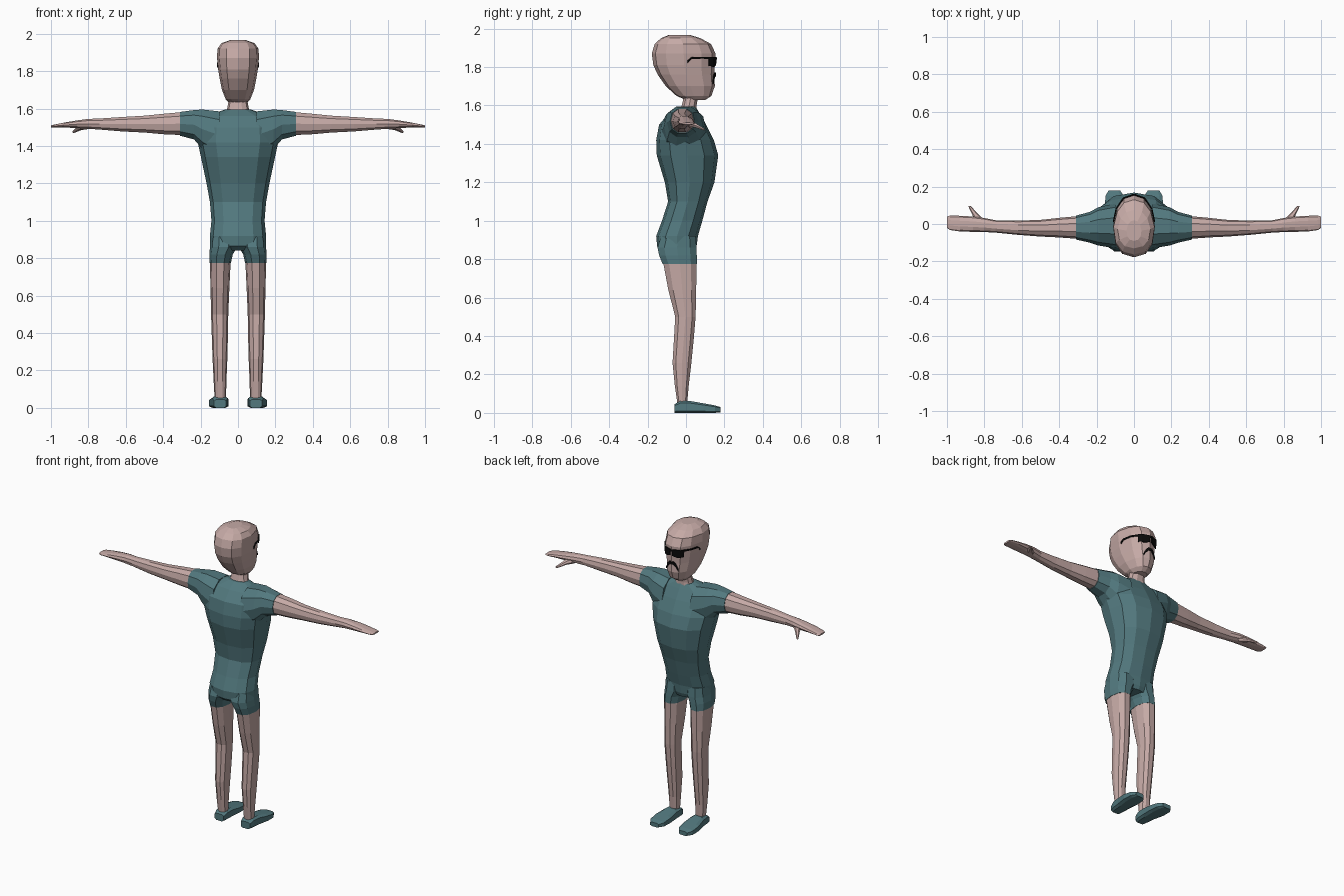
import bpy, bmesh, math
from mathutils import Vector


def material(name, rgb):
    m = bpy.data.materials.new(name)
    m.diffuse_color = (*rgb, 1)
    return m


SKIN = material("skin", (0.56, 0.40, 0.38))
TEAL = material("teal cloth", (0.085, 0.19, 0.21))
BLACK = material("black", (0.003, 0.003, 0.003))


def finish(name, bm, mat, mirror=False):
    bmesh.ops.recalc_face_normals(bm, faces=bm.faces)
    me = bpy.data.meshes.new(name)
    bm.to_mesh(me)
    bm.free()
    me.materials.append(mat)
    ob = bpy.data.objects.new(name, me)
    bpy.context.collection.objects.link(ob)
    if mirror:
        ob.modifiers.new("mirror", 'MIRROR').use_mirror_merge = False
    return ob


def loft(name, mat, axis, rows, n=12, p=2.3, turn=0.0, front=1.0, mirror=False):
    """Skin rings (t, a0, a1, b0, b1) along an axis; front scales width at the b1 side."""
    unit = []
    for i in range(n):
        a = 2 * math.pi * (i + turn) / n
        c, s = math.cos(a), math.sin(a)
        unit.append((math.copysign(abs(c) ** (2 / p), c), math.copysign(abs(s) ** (2 / p), s)))
    mu, mv = max(u for u, v in unit), max(v for u, v in unit)
    bm = bmesh.new()
    rings = []
    for t, a0, a1, b0, b1 in rows:
        ring = []
        for u, v in unit:
            u, v = u / mu, v / mv
            u *= 1 + (front - 1) * max(v, 0)
            a, b = (a0 + a1) / 2 + u * (a1 - a0) / 2, (b0 + b1) / 2 + v * (b1 - b0) / 2
            ring.append(bm.verts.new({'x': (t, a, b), 'y': (a, t, b), 'z': (a, b, t)}[axis]))
        rings.append(ring)
    for r, q in zip(rings, rings[1:]):
        for i in range(n):
            j = (i + 1) % n
            bm.faces.new((r[i], r[j], q[j], q[i]))
    bm.faces.new(rings[0])
    bm.faces.new(rings[-1])
    return finish(name, bm, mat, mirror)


def sym(rows):
    return [(z, -w, w, b, f) for z, w, b, f in rows]


# Shirt body: height, half width, back, front
loft("shirt_body", TEAL, 'z', sym([
    (0.84, 0.10, -0.12, 0.045), (0.865, 0.148, -0.15, 0.055), (0.92, 0.15, -0.155, 0.062),
    (1.00, 0.142, -0.125, 0.085), (1.10, 0.15, -0.093, 0.112), (1.20, 0.168, -0.11, 0.148),
    (1.34, 0.198, -0.152, 0.168), (1.42, 0.215, -0.155, 0.145), (1.50, 0.21, -0.14, 0.105),
    (1.56, 0.17, -0.09, 0.07), (1.595, 0.07, -0.04, 0.05)]))

# Sleeves: x, back, front, bottom, top
loft("sleeve", TEAL, 'x', [
    (0.10, -0.13, 0.11, 1.33, 1.585), (0.19, -0.115, 0.09, 1.385, 1.595),
    (0.235, -0.10, 0.065, 1.435, 1.592), (0.31, -0.083, 0.045, 1.455, 1.582)],
    n=10, mirror=True)

# Bare arms with flat hands
loft("arm_and_hand", SKIN, 'x', [
    (0.29, -0.08, 0.043, 1.458, 1.582), (0.40, -0.072, 0.033, 1.463, 1.572),
    (0.50, -0.067, 0.022, 1.472, 1.562), (0.62, -0.058, 0.018, 1.478, 1.555),
    (0.74, -0.046, 0.02, 1.488, 1.547), (0.80, -0.043, 0.032, 1.492, 1.545),
    (0.86, -0.042, 0.04, 1.496, 1.537), (0.93, -0.04, 0.044, 1.499, 1.525),
    (0.985, -0.032, 0.045, 1.498, 1.514), (1.00, -0.02, 0.04, 1.50, 1.51)],
    n=10, mirror=True)
loft("thumb", SKIN, 'y', [
    (0.015, 0.79, 0.85, 1.49, 1.52), (0.05, 0.83, 0.865, 1.485, 1.507),
    (0.095, 0.872, 0.886, 1.47, 1.48)], n=6, mirror=True)

# Short trouser legs and bare legs
loft("shorts_leg", TEAL, 'z', [
    (0.775, 0.038, 0.153, -0.122, 0.056), (0.82, 0.028, 0.153, -0.14, 0.056),
    (0.86, 0.004, 0.15, -0.148, 0.055), (0.92, 0.004, 0.145, -0.13, 0.05)],
    n=10, mirror=True)
loft("leg", SKIN, 'z', [
    (0.05, 0.064, 0.125, -0.045, 0.006), (0.14, 0.062, 0.13, -0.058, 0.014),
    (0.26, 0.057, 0.136, -0.07, 0.028), (0.38, 0.054, 0.14, -0.063, 0.04),
    (0.50, 0.052, 0.144, -0.056, 0.05), (0.64, 0.046, 0.147, -0.092, 0.053),
    (0.79, 0.039, 0.151, -0.12, 0.055)], n=10, mirror=True)

# Shoes
loft("shoe", TEAL, 'y', [
    (-0.06, 0.063, 0.128, 0.0, 0.045), (-0.03, 0.056, 0.136, 0.0, 0.062),
    (0.02, 0.054, 0.142, 0.0, 0.062), (0.09, 0.05, 0.155, 0.0, 0.05),
    (0.15, 0.055, 0.153, 0.0, 0.039), (0.18, 0.075, 0.135, 0.003, 0.03)],
    n=8, p=4, turn=0.5, mirror=True)

# Neck and head
loft("neck", SKIN, 'z', sym([
    (1.57, 0.075, -0.035, 0.055), (1.60, 0.058, -0.022, 0.055),
    (1.63, 0.052, -0.015, 0.06), (1.68, 0.055, -0.02, 0.07)]), n=10)
head = loft("head", SKIN, 'z', sym([
    (1.628, 0.045, 0.0, 0.10), (1.65, 0.066, -0.05, 0.132), (1.70, 0.086, -0.105, 0.15),
    (1.76, 0.098, -0.147, 0.148), (1.81, 0.106, -0.17, 0.15), (1.87, 0.112, -0.178, 0.154),
    (1.92, 0.11, -0.163, 0.13), (1.95, 0.088, -0.13, 0.075), (1.967, 0.04, -0.09, 0.02)]),
    p=2.4, front=0.85)
bpy.context.view_layer.update()


def ribbon(name, path, steps=4):
    """Black strip laid on the head; path points are (x, y, bottom, top)."""
    pts = [Vector(a).lerp(Vector(b), k / steps) for a, b in zip(path, path[1:]) for k in range(steps)]
    pts.append(Vector(path[-1]))
    bm = bmesh.new()
    cols = []
    for x, y, z0, z1 in pts:
        col = []
        for k in range(4):
            ok, loc, nor, _ = head.closest_point_on_mesh(Vector((x, y, z0 + (z1 - z0) * k / 3)))
            col.append(bm.verts.new(loc + nor * 0.006))
        cols.append(col)
    for c, d in zip(cols, cols[1:]):
        for k in range(3):
            bm.faces.new((c[k], d[k], d[k + 1], c[k + 1]))
    ob = finish(name, bm, BLACK, True)
    s = ob.modifiers.new("thickness", 'SOLIDIFY')
    s.thickness, s.offset = 0.006, 0


# Sunglasses: bridge, lens and side arm, then the moustache
ribbon("glasses_bridge", [(0, 0.17, 1.838, 1.85), (0.014, 0.17, 1.838, 1.85)], 2)
ribbon("glasses_lens", [(0.012, 0.17, 1.81, 1.852), (0.045, 0.16, 1.80, 1.852),
                        (0.078, 0.125, 1.805, 1.852)])
ribbon("glasses_arm", [(0.076, 0.125, 1.842, 1.852), (0.10, 0.085, 1.843, 1.852),
                       (0.115, 0.03, 1.841, 1.85), (0.12, 0.012, 1.82, 1.835)])
ribbon("moustache", [(0, 0.16, 1.752, 1.765), (0.015, 0.16, 1.753, 1.772),
                     (0.032, 0.155, 1.735, 1.757), (0.046, 0.15, 1.712, 1.725)])
